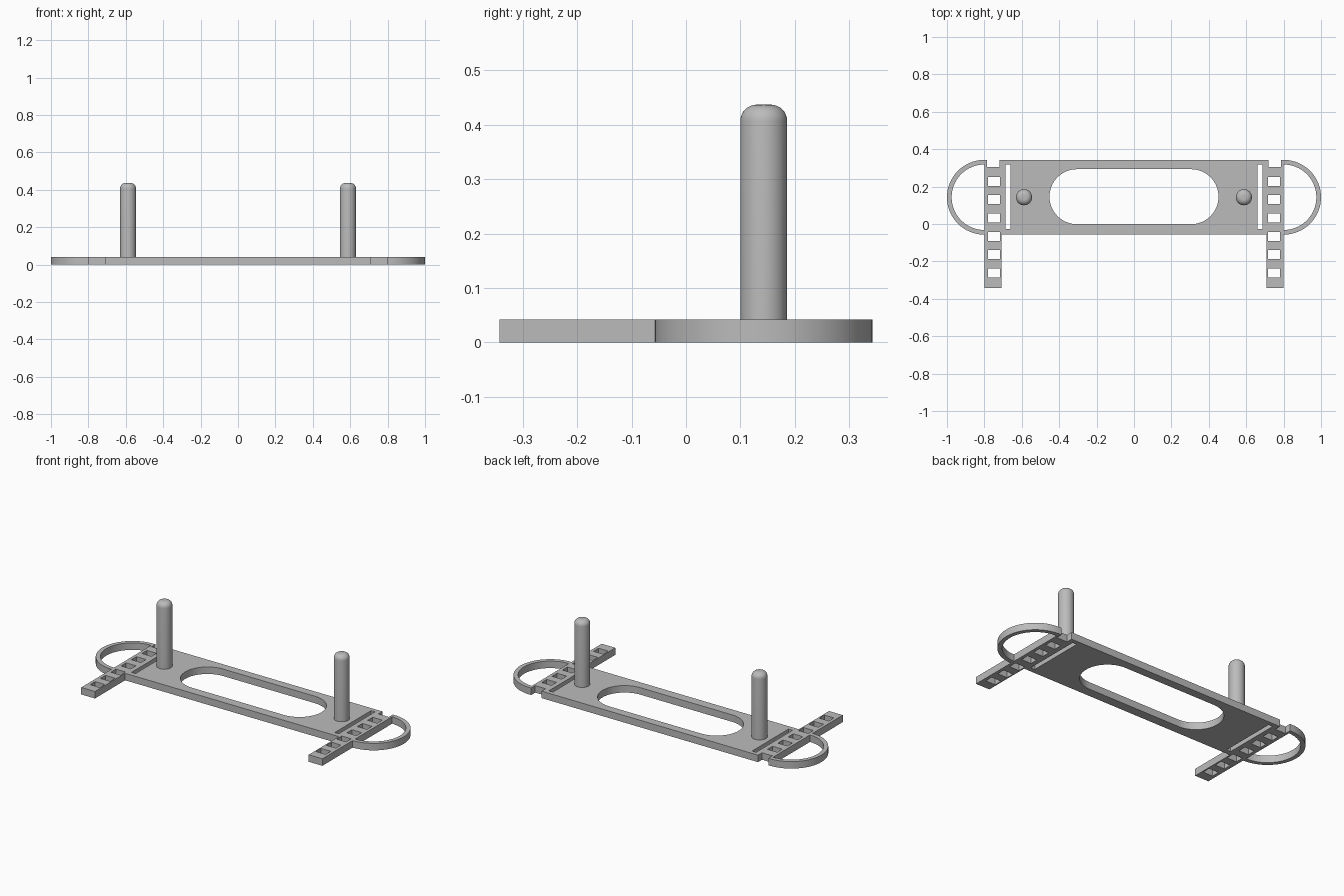
import bpy, bmesh
from math import pi, sin, cos

if "Cube" in bpy.data.objects:
    bpy.data.objects.remove(bpy.data.objects["Cube"], do_unlink=True)

THICK = 0.042          # frame thickness
MID_Y = 0.143          # centre line of plate, loops and pegs
HALF_W = 0.2           # half width of the plate
STRAP_IN, STRAP_OUT = 0.709, 0.8

grey = bpy.data.materials.new("plain grey")
grey.use_nodes = True
grey.diffuse_color = (0.5, 0.5, 0.5, 1)
grey.node_tree.nodes["Principled BSDF"].inputs["Base Color"].default_value = (0.5, 0.5, 0.5, 1)


def arc(cx, cy, r, a0, a1, n=32):
    return [(cx + r * cos(a0 + (a1 - a0) * i / n), cy + r * sin(a0 + (a1 - a0) * i / n))
            for i in range(n + 1)]


def rect(x0, x1, y0, y1):
    return [(x0, y0), (x1, y0), (x1, y1), (x0, y1)]


def mirrored(points):
    return [(-x, y) for x, y in reversed(points)]


def finish(obj):
    obj.data.materials.clear()
    obj.data.materials.append(grey)
    bpy.ops.object.select_all(action="DESELECT")
    obj.select_set(True)
    bpy.context.view_layer.objects.active = obj
    bpy.ops.object.shade_smooth_by_angle(angle=0.6)


# Outer outline of the right half: strap tail, side loop, notch
half = [(STRAP_IN, MID_Y - HALF_W), (STRAP_IN, -0.343), (STRAP_OUT, -0.343)]
half += arc(STRAP_OUT, MID_Y, HALF_W, -pi / 2, pi / 2)
half += [(0.787, MID_Y + HALF_W), (0.787, 0.305), (0.718, 0.305), (0.718, MID_Y + HALF_W)]
outlines = [half + mirrored(half)]

# Long oval opening in the plate
r = 0.147
outlines.append(arc(0.305, 0.146, r, -pi / 2, pi / 2) + arc(-0.305, 0.146, r, pi / 2, 3 * pi / 2))

# Openings repeated on both sides: loop, slot and strap holes
side = [arc(STRAP_OUT, MID_Y, 0.175, -pi / 2, pi / 2), rect(0.661, 0.688, -0.027, 0.318)]
for i in range(6):
    y = 0.228 - 0.098 * i
    side.append(rect(0.717, 0.781, y - 0.024, y + 0.024))
for hole in side:
    outlines += [hole, mirrored(hole)]

# Flat frame, filled and extruded from its outlines
curve = bpy.data.curves.new("flat_frame_outline", "CURVE")
curve.dimensions = "2D"
curve.fill_mode = "BOTH"
curve.extrude = THICK / 2
for points in outlines:
    spline = curve.splines.new("POLY")
    spline.points.add(len(points) - 1)
    for p, (x, y) in zip(spline.points, points):
        p.co = (x, y, 0, 1)
    spline.use_cyclic_u = True
source = bpy.data.objects.new("frame_source", curve)
bpy.context.collection.objects.link(source)
bpy.context.view_layer.update()
mesh = bpy.data.meshes.new_from_object(source.evaluated_get(bpy.context.evaluated_depsgraph_get()))
bpy.data.objects.remove(source, do_unlink=True)
bm = bmesh.new()
bm.from_mesh(mesh)
bmesh.ops.remove_doubles(bm, verts=bm.verts, dist=0.0001)
bmesh.ops.translate(bm, verts=bm.verts, vec=(0, 0, THICK / 2))
bmesh.ops.recalc_face_normals(bm, faces=bm.faces)
bm.to_mesh(mesh)
bm.free()
frame = bpy.data.objects.new("flat_frame", mesh)
bpy.context.collection.objects.link(frame)
finish(frame)

# Upright pegs with rounded tops
PEG_R, PEG_TOP, ROUND = 0.043, 0.437, 0.03
profile = [(PEG_R, THICK - 0.01)] + arc(PEG_R - ROUND, PEG_TOP - ROUND, ROUND, 0, pi / 2, 8)
for name, x in (("left_peg", 0.588), ("right_peg", -0.588)):
    bm = bmesh.new()
    n = 40
    rings = [[bm.verts.new((d * cos(2 * pi * k / n), d * sin(2 * pi * k / n), z)) for k in range(n)]
             for d, z in profile]
    for low, high in zip(rings, rings[1:]):
        for k in range(n):
            j = (k + 1) % n
            bm.faces.new((low[k], low[j], high[j], high[k]))
    bm.faces.new(rings[-1])
    bm.faces.new(rings[0][::-1])
    mesh = bpy.data.meshes.new(name)
    bm.to_mesh(mesh)
    bm.free()
    peg = bpy.data.objects.new(name, mesh)
    peg.location = (x, MID_Y, 0)
    bpy.context.collection.objects.link(peg)
    finish(peg)
